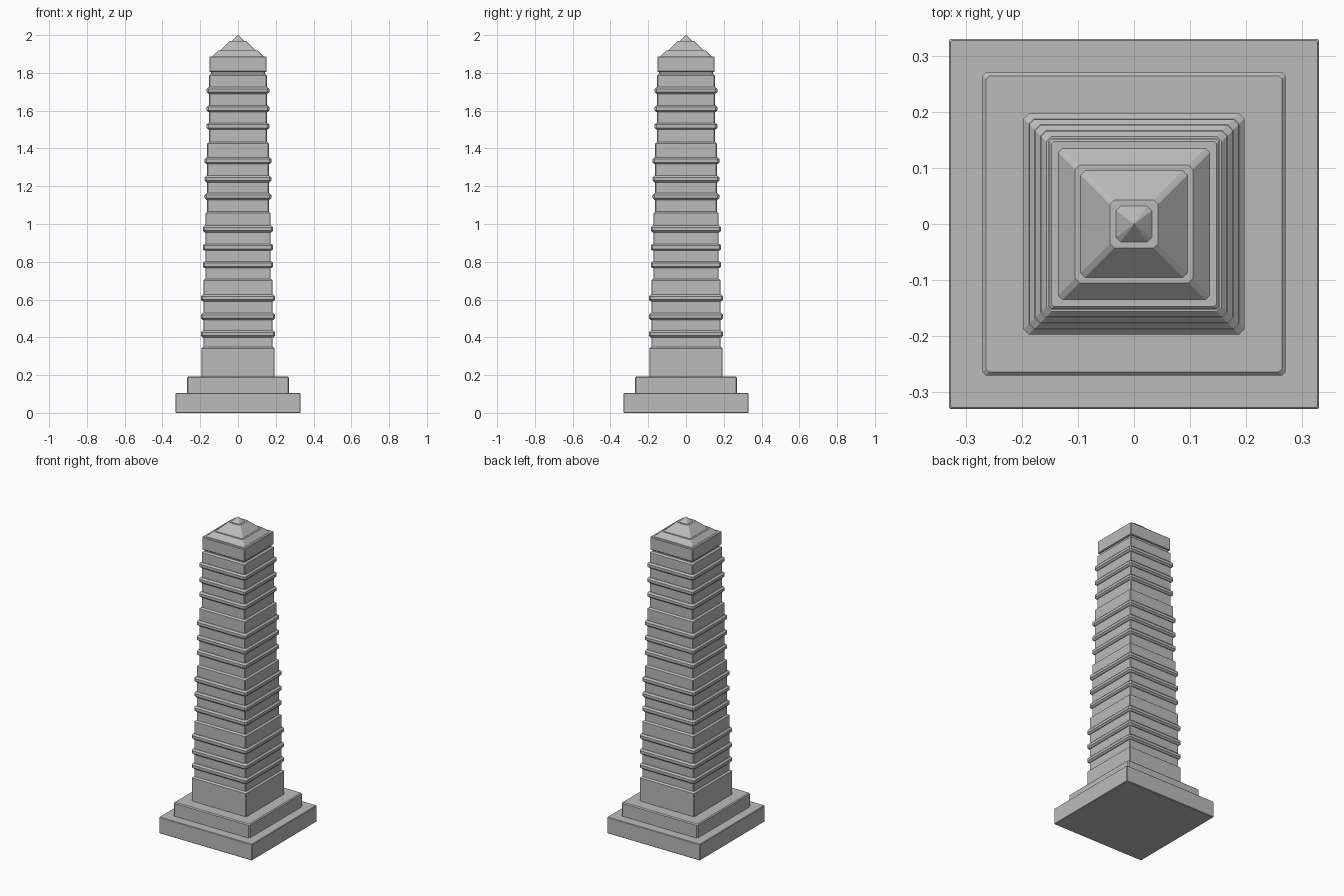
import bpy
import bmesh

if "Cube" in bpy.data.objects:
    bpy.data.objects.remove(bpy.data.objects["Cube"], do_unlink=True)

stone = bpy.data.materials.new("grey stone")
stone.use_nodes = True
grey = (0.5, 0.5, 0.5, 1)
stone.diffuse_color = grey
stone.node_tree.nodes["Principled BSDF"].inputs["Base Color"].default_value = grey


def square_loft(name, profile, cut):
    """Stack square rings with clipped corners; profile holds (half width, z)."""
    bm = bmesh.new()
    rings = []
    for half, z in profile:
        c = min(cut, half * 0.5)
        a = half - c
        outline = [(a, -half), (half, -a), (half, a), (a, half),
                   (-a, half), (-half, a), (-half, -a), (-a, -half)]
        rings.append([bm.verts.new((x, y, z)) for x, y in outline])
    for low, high in zip(rings, rings[1:]):
        for i in range(8):
            j = (i + 1) % 8
            bm.faces.new((low[i], low[j], high[j], high[i]))
    bm.faces.new(rings[0][::-1])
    bm.faces.new(rings[-1])
    mesh = bpy.data.meshes.new(name)
    bm.to_mesh(mesh)
    bm.free()
    mesh.materials.append(stone)
    obj = bpy.data.objects.new(name, mesh)
    bpy.context.collection.objects.link(obj)
    return obj


def slab(name, half, bottom, top, edge):
    """Square block with chamfered edges."""
    return square_loft(name, [(half - edge, bottom), (half, bottom + edge),
                              (half, top - edge), (half - edge, top)], edge)


# Stepped plinth
slab("base", 0.33, 0, 0.105, 0.003)
square_loft("plinth_step", [(0.27, 0.1), (0.27, 0.187), (0.264, 0.193)], 0.006)

# Shaft, narrowing by one small ledge at a time
STEP = 0.0104
ledges = [0.19, 0.35, 0.71, 1.065, 1.435, 1.795, 1.82]
shaft = []
for level, (bottom, top) in enumerate(zip(ledges, ledges[1:])):
    half = 0.194 - level * STEP
    shaft += [(half, bottom), (half, top - 0.008)]
square_loft("shaft", shaft, 0.004)

# Three raised bands on each stage of the shaft
for stage in range(4):
    for n, offset in enumerate((0.068, 0.161, 0.258)):
        middle = ledges[stage + 1] + offset + stage * 0.006
        middle -= 0.004 * (stage == 3)
        slab(f"band_{stage + 1}_{n + 1}", 0.197 - stage * STEP,
             middle - 0.018, middle + 0.018, 0.0095)

# Cap block and its stepped pyramid
slab("cap_block", 0.151, 1.805, 1.888, 0.004)
square_loft("pyramid", [(0.138, 1.885), (0.105, 1.918), (0.095, 1.918),
                        (0.043, 1.97), (0.032, 1.97), (0.001, 2.0)], 0.008)
